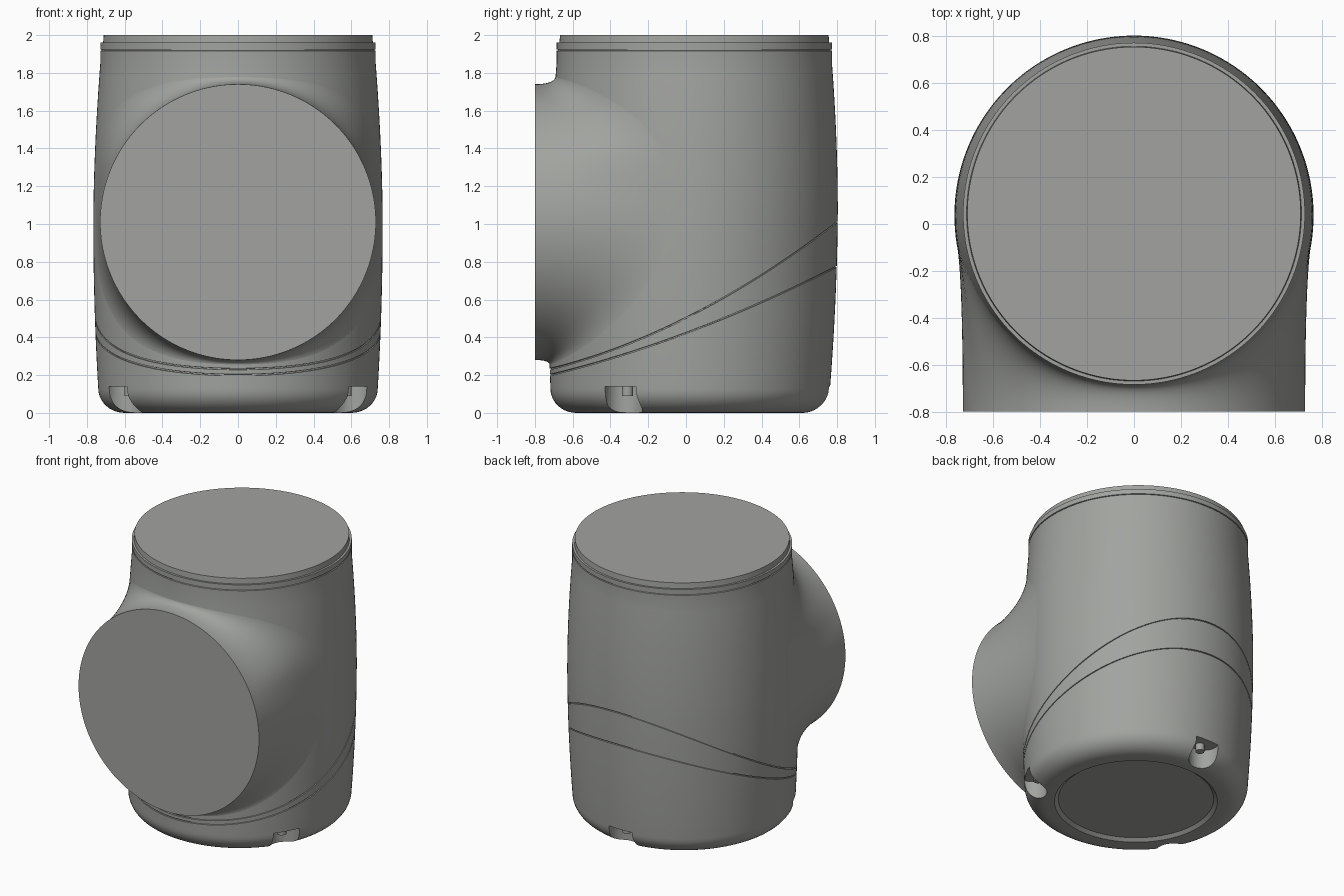
import bpy, bmesh
from math import sin, cos, pi, sqrt, radians

if "Cube" in bpy.data.objects:
    bpy.data.objects.remove(bpy.data.objects["Cube"])

SEG = 160
PZ = 1.01           # height of the side port axis
grey = bpy.data.materials.new("dark_grey")
grey.diffuse_color = (0.36, 0.37, 0.35, 1)
grey.use_nodes = True
grey.node_tree.nodes["Principled BSDF"].inputs["Base Color"].default_value = grey.diffuse_color


def cy(z):
    """Y of the body centre, which drifts back slightly with height."""
    return 0.02 + 0.024 * sin(pi * z / 4)


def radius(z):
    """Slightly barrelled body radius at height z."""
    if z < 1:
        return 0.766 - 0.026 * ((1 - z) / 0.87) ** 2
    return 0.766 - 0.037 * (min(z - 1, 0.85) / 0.85) ** 1.8


def low(a):
    y = 0.035 + 0.755 * sin(a)
    return 0.42 + 0.3735 * y + 0.0956 * y * y


def high(a):
    y = 0.035 + 0.755 * sin(a)
    return 0.50 + 0.504 * y + 0.183 * y * y


def skin(name, rings):
    """Join equal rings of points into a surface with both ends capped."""
    bm = bmesh.new()
    vs = [[bm.verts.new(p) for p in ring] for ring in rings]
    for r0, r1 in zip(vs, vs[1:]):
        for i in range(SEG):
            j = (i + 1) % SEG
            bm.faces.new((r0[i], r0[j], r1[j], r1[i]))
    bm.faces.new(vs[0])
    bm.faces.new(vs[-1])
    bmesh.ops.recalc_face_normals(bm, faces=bm.faces)
    me = bpy.data.meshes.new(name)
    bm.to_mesh(me)
    bm.free()
    me.materials.append(grey)
    ob = bpy.data.objects.new(name, me)
    bpy.context.collection.objects.link(ob)
    return ob


def activate(ob):
    bpy.ops.object.select_all(action='DESELECT')
    ob.select_set(True)
    bpy.context.view_layer.objects.active = ob


def smooth(ob):
    activate(ob)
    bpy.ops.object.shade_smooth_by_angle(angle=radians(30))


angles = [2 * pi * i / SEG for i in range(SEG)]
rings = []


def flat_ring(r, z):
    rings.append([(r * cos(a), cy(z) + r * sin(a), z) for a in angles])


def wavy_ring(zf, depth=0.0):
    ring = []
    for a in angles:
        z = zf(a)
        r = radius(z) - depth
        ring.append((r * cos(a), cy(z) + r * sin(a), z))
    rings.append(ring)


def seam(curve):
    for dz, d in ((-0.004, 0), (-0.003, 0.008), (0.003, 0.008), (0.004, 0)):
        wavy_ring(lambda a: curve(a) + dz, d)


def fill(f, g, n):
    for k in range(1, n):
        t = k / n
        wavy_ring(lambda a: f(a) * (1 - t) + g(a) * t)


# Body: recessed base, rounded foot, sloping seams, collar step
flat_ring(0.515, 0.02)
flat_ring(0.54, 0.0)
for k in range(11):
    t = k / 10 * pi / 2
    flat_ring(0.60 + 0.14 * sin(t), 0.13 - 0.13 * cos(t))
fill(lambda a: 0.13, low, 6)
seam(low)
fill(low, high, 3)
seam(high)
fill(high, lambda a: 1.85, 18)
for r, z in ((0.729, 1.85), (0.729, 1.917), (0.722, 1.919), (0.722, 1.923),
             (0.729, 1.925), (0.729, 1.96), (0.714, 1.96), (0.711, 2.0)):
    flat_ring(r, z)
body = skin("joint_body", rings)

# Three notches around the foot, each with a small screw
for k in range(3):
    a = pi / 2 + k * 2 * pi / 3
    bpy.ops.mesh.primitive_cylinder_add(
        vertices=32, radius=0.1, depth=0.24,
        location=(0.70 * cos(a), cy(0) + 0.70 * sin(a), 0.02))
    cutter = bpy.context.object
    cutter.hide_render = True
    activate(body)
    mod = body.modifiers.new("notch", 'BOOLEAN')
    mod.operation = 'DIFFERENCE'
    mod.solver = 'EXACT'
    mod.object = cutter
    bpy.ops.object.modifier_apply(modifier=mod.name)
    bpy.data.objects.remove(cutter)
    bpy.ops.mesh.primitive_cylinder_add(
        vertices=24, radius=0.03, depth=0.06,
        location=(0.66 * cos(a), cy(0) + 0.66 * sin(a), 0.12))
    screw = bpy.context.object
    screw.name = "foot_screw_%d" % (k + 1)
    screw.data.materials.append(grey)
    smooth(screw)
smooth(body)

# Side port: round front face flowing into the body along tangent curves
STEPS = 20
columns = []
for a in angles:
    c, s = cos(a), sin(a)
    n, b = (4, 0.78) if s > 0 else (3, 0.76)
    reach = (abs(c / 0.755) ** n + abs(s / b) ** n) ** (-1 / n)
    x0, z0 = 0.73 * c, PZ + 0.73 * s
    x2, z2 = reach * c, PZ + reach * s
    depth = sqrt((radius(z2) - 0.001) ** 2 - x2 * x2)
    y2 = cy(z2) - depth
    y1 = max(-0.77, y2 + x2 * (x0 - x2) / depth)
    col = []
    for k in range(STEPS + 1):
        t = k / STEPS
        u, v, w = (1 - t) ** 2, 2 * t * (1 - t), t * t
        col.append(((u + v) * x0 + w * x2, u * -0.8 + v * y1 + w * y2,
                    (u + v) * z0 + w * z2))
    col.append((x2 * 0.97, y2 + 0.05, PZ + (z2 - PZ) * 0.97))
    columns.append(col)
smooth(skin("side_port", list(zip(*columns))))
